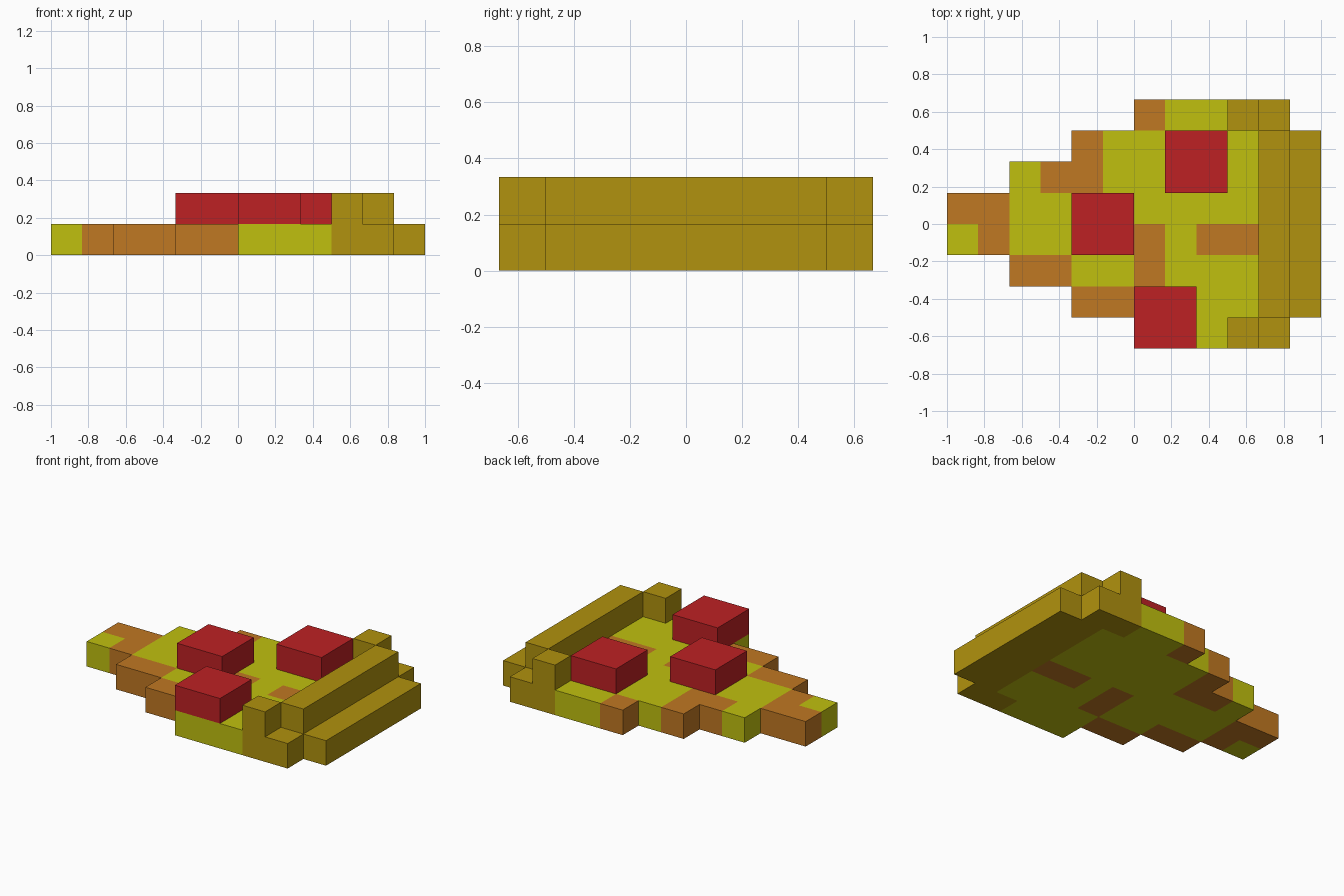
import bpy, bmesh

cube = bpy.data.objects.get("Cube")
if cube:
    bpy.data.objects.remove(cube, do_unlink=True)

U = 1 / 6            # one block
X0, Y0 = -6, -4      # block coordinates of the grid corner


def material(name, rgb):
    lin = [((c / 255 + 0.055) / 1.055) ** 2.4 for c in rgb]
    m = bpy.data.materials.new(name)
    m.use_nodes = True
    m.diffuse_color = (*lin, 1)
    m.node_tree.nodes["Principled BSDF"].inputs["Base Color"].default_value = (*lin, 1)
    return m


cheese = material("cheese_yellow", (192, 192, 15))
toasted = material("toasted_orange", (192, 120, 34))
crust = material("crust_brown", (177, 146, 14))
red = material("topping_red", (190, 33, 36))


def finish(name, bm, mats):
    bmesh.ops.remove_doubles(bm, verts=bm.verts, dist=1e-4)
    bmesh.ops.recalc_face_normals(bm, faces=bm.faces)
    mesh = bpy.data.meshes.new(name)
    bm.to_mesh(mesh)
    bm.free()
    for m in mats:
        mesh.materials.append(m)
    obj = bpy.data.objects.new(name, mesh)
    bpy.context.collection.objects.link(obj)
    return obj


def add_face(bm, points, index=0):
    f = bm.faces.new([bm.verts.new((x * U, y * U, z * U)) for x, y, z in points])
    f.material_index = index


def extrude_profile(name, profile, y0, y1, mat):
    """Extrude an x-z outline along y, in block units."""
    bm = bmesh.new()
    for y in (y0, y1):
        add_face(bm, [(x, y, z) for x, z in profile])
    for (xa, za), (xb, zb) in zip(profile, profile[1:] + profile[:1]):
        add_face(bm, [(xa, y0, za), (xb, y0, zb), (xb, y1, zb), (xa, y1, za)])
    return finish(name, bm, [mat])


# Cheese base: one block thick, back row first, Y = cheese, O = toasted
ROWS = ["......OYY.",
        "....OYYYYY",
        "..YOOYYYYY",
        "OOYYYYYYYY",
        "YOYYYYOYOO",
        "..OOYYOYYY",
        "....OOYYYY",
        "......YYY."]
cells = {(X0 + i, -Y0 - 1 - r): "YO".index(c)
         for r, row in enumerate(ROWS) for i, c in enumerate(row) if c != "."}
bm = bmesh.new()
for (x, y), index in cells.items():
    ring = [(x, y), (x + 1, y), (x + 1, y + 1), (x, y + 1)]
    for z in (0, 1):
        add_face(bm, [(*p, z) for p in ring], index)
    # outer walls only where no neighbour follows
    for k, (dx, dy) in enumerate([(0, -1), (1, 0), (0, 1), (-1, 0)]):
        if (x + dx, y + dy) not in cells:
            a, b = ring[k], ring[(k + 1) % 4]
            add_face(bm, [(*a, 0), (*b, 0), (*b, 1), (*a, 1)], index)
finish("cheese_base", bm, [cheese, toasted])


# Stepped crust: long middle run and two ends set one block inward
def step(x):
    return [(x, 0), (x + 2, 0), (x + 2, 1), (x + 1, 1), (x + 1, 2), (x, 2)]


extrude_profile("crust_middle", step(4), -3, 3, crust)
extrude_profile("crust_front_end", step(3), -4, -3, crust)
extrude_profile("crust_back_end", step(3), 3, 4, crust)

# Red toppings sitting on the cheese
for name, x, y in [("topping_front", 0, -4), ("topping_middle", -2, -1),
                   ("topping_back", 1, 1)]:
    extrude_profile(name, [(x, 1), (x + 2, 1), (x + 2, 2), (x, 2)], y, y + 2, red)
